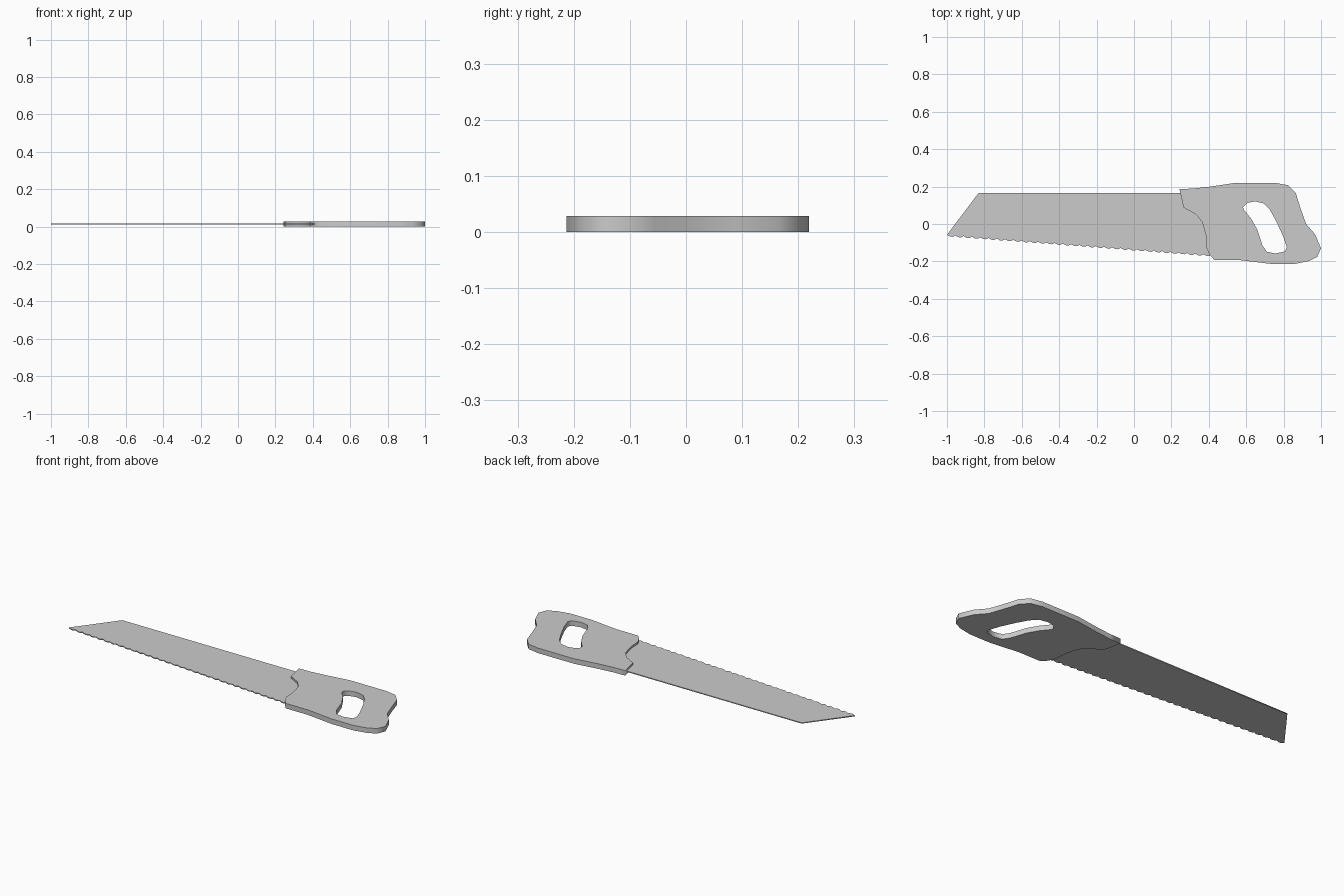
import bpy

def plate(name, loops, z0, z1):
    """Flat plate from closed outlines; inner outlines become holes."""
    curve = bpy.data.curves.new(name, 'CURVE')
    curve.dimensions = '2D'
    curve.fill_mode = 'BOTH'
    curve.extrude = (z1 - z0) / 2
    for pts in loops:
        s = curve.splines.new('POLY')
        s.points.add(len(pts) - 1)
        for p, (x, y) in zip(s.points, pts):
            p.co = (x, y, 0, 1)
        s.use_cyclic_u = True
    obj = bpy.data.objects.new(name, curve)
    obj.location.z = (z0 + z1) / 2
    bpy.context.collection.objects.link(obj)
    bpy.ops.object.select_all(action='DESELECT')
    obj.select_set(True)
    bpy.context.view_layer.objects.active = obj
    bpy.ops.object.convert(target='MESH')
    bpy.context.object.data.shade_flat()
    return bpy.context.object

# Handle with grip hole
outline = [(0.243, 0.187), (0.31, 0.189), (0.41, 0.2), (0.535, 0.219), (0.76, 0.219),
           (0.825, 0.207), (0.865, 0.165), (0.89, 0.085), (0.92, 0.0), (0.968, -0.055),
           (1.0, -0.13), (0.98, -0.175), (0.935, -0.198), (0.86, -0.213), (0.73, -0.213),
           (0.565, -0.193), (0.43, -0.193), (0.405, -0.165), (0.388, -0.13),
           (0.385, -0.065), (0.365, 0.01), (0.33, 0.052), (0.265, 0.088)]
grip = [(0.583, 0.09), (0.605, 0.112), (0.645, 0.121), (0.695, 0.11), (0.727, 0.075),
        (0.76, 0.015), (0.797, -0.065), (0.817, -0.125), (0.807, -0.147), (0.755, -0.158),
        (0.71, -0.148), (0.687, -0.115), (0.658, -0.027), (0.625, 0.03), (0.588, 0.075)]
plate("handle", [outline, grip], 0.0, 0.028)

# Blade with a row of teeth along the sloping lower edge
TEETH = 32
x0, y0, x1, y1 = -1.0, -0.058, 0.415, -0.165
teeth = []
for i in range(TEETH):
    for f, d in ((0.0, 0.0), (0.4, -0.008), (0.7, -0.008)):
        t = (i + f) / TEETH
        teeth.append((x0 + (x1 - x0) * t, y0 + (y1 - y0) * t + d))
blade = teeth + [(x1, y1), (0.43, -0.16), (0.43, 0.0), (0.29, 0.167), (-0.83, 0.167)]
plate("blade", [blade], 0.012, 0.017)
